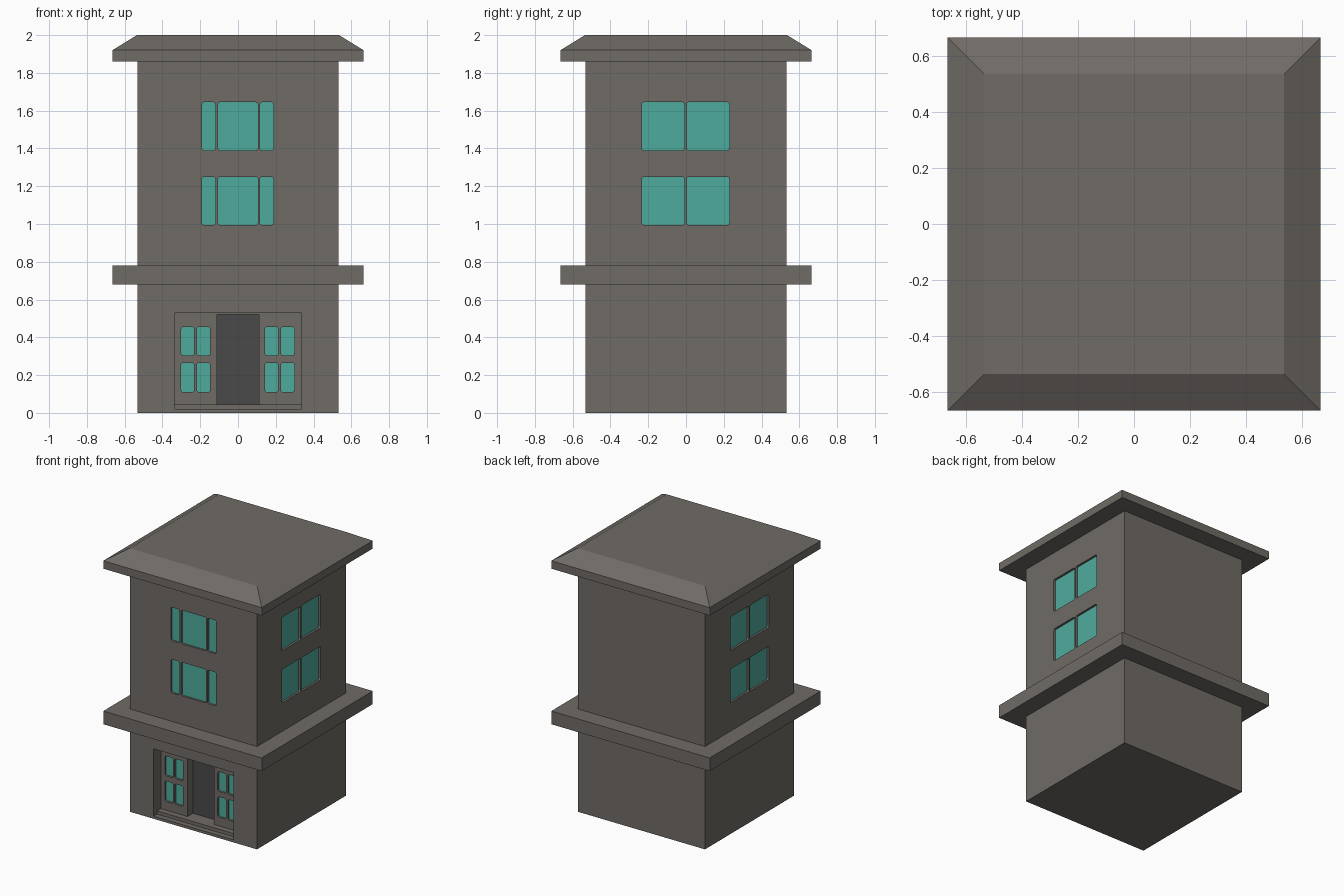
import bpy, bmesh
from mathutils import Vector

if "Cube" in bpy.data.objects:
    bpy.data.objects.remove(bpy.data.objects["Cube"])


def material(name, rgb):
    m = bpy.data.materials.new(name)
    m.use_nodes = True
    linear = [((c / 255 + 0.055) / 1.055) ** 2.4 for c in rgb]
    m.diffuse_color = (*linear, 1)
    m.node_tree.nodes["Principled BSDF"].inputs["Base Color"].default_value = (*linear, 1)
    return m


stone = material("grey stone", (112, 107, 102))
glass = material("teal glass", (79, 171, 157))
dark = material("dark door", (74, 74, 74))


def box(name, lo, hi, mat, round_axis=None, radius=0.012):
    """Box between two corners; edges along round_axis may be rounded."""
    lo, hi = Vector(lo), Vector(hi)
    bm = bmesh.new()
    bmesh.ops.create_cube(bm, size=1)
    for v in bm.verts:
        v.co = (lo + hi) / 2 + v.co * (hi - lo)
    if round_axis is not None:
        edges = [e for e in bm.edges
                 if abs((e.verts[0].co - e.verts[1].co).normalized()[round_axis]) > 0.9]
        bmesh.ops.bevel(bm, geom=edges, offset=radius, segments=3,
                        profile=0.5, affect='EDGES')
    mesh = bpy.data.meshes.new(name)
    bm.to_mesh(mesh)
    bm.free()
    ob = bpy.data.objects.new(name, mesh)
    bpy.context.collection.objects.link(ob)
    mesh.materials.append(mat)
    return ob


def carve(target, cutter):
    """Cut the cutter out of the target, then drop the cutter."""
    cutter.hide_render = True
    mod = target.modifiers.new("cut", 'BOOLEAN')
    mod.operation = 'DIFFERENCE'
    mod.solver = 'EXACT'
    mod.object = cutter
    bpy.context.view_layer.objects.active = target
    bpy.ops.object.modifier_apply(modifier=mod.name)
    bpy.data.objects.remove(cutter)


# Main proportions
W = 0.532        # half width of the walls
EAVE = 0.665     # half width of the roof and ledge
PORCH = 0.085    # depth of the entrance recess
DOOR = 0.07      # extra depth of the doorway
SINK = 0.022     # depth of a window
PANE = 0.006     # glass thickness

walls = box("walls", (-W, -W, 0), (W, W, 1.88), stone)
box("floor_ledge", (-EAVE, -EAVE, 0.68), (EAVE, EAVE, 0.78), stone)

# Roof: flat eave band with a sloped upper part
roof = box("roof", (-EAVE, -EAVE, 1.86), (EAVE, EAVE, 1.92), stone)
bm = bmesh.new()
bm.from_mesh(roof.data)
top = max(bm.faces, key=lambda f: f.calc_center_median().z)
rim = bmesh.ops.extrude_face_region(bm, geom=[top])
bmesh.ops.delete(bm, geom=[top], context='FACES_ONLY')
for v in (g for g in rim["geom"] if isinstance(g, bmesh.types.BMVert)):
    v.co = (v.co.x * 0.535 / EAVE, v.co.y * 0.535 / EAVE, 2.0)
bm.to_mesh(roof.data)
bm.free()

# Entrance recess, doorway and step
front = -W + PORCH
carve(walls, box("porch_cutter", (-0.335, -W - 0.1, 0.02), (0.335, front, 0.53), stone))
carve(walls, box("door_cutter", (-0.11, front - 0.01, 0.045), (0.11, front + DOOR, 0.52), stone))
box("porch_step", (-0.335, -W + 0.04, 0.015), (0.335, front + 0.01, 0.045), stone)
box("door", (-0.11, front + DOOR - 0.006, 0.045), (0.11, front + DOOR + 0.002, 0.52), dark)


def front_window(name, x0, x1, z0, z1, y):
    carve(walls, box("cutter", (x0, y - 0.02, z0), (x1, y + SINK, z1), stone, 1))
    box(name, (x0, y + SINK - PANE, z0), (x1, y + SINK + 0.002, z1), glass, 1)


def side_window(name, y0, y1, z0, z1, side):
    def span(a, b):
        return min(a * side, b * side), max(a * side, b * side)
    a, b = span(W - SINK, W + 0.02)
    carve(walls, box("cutter", (a, y0, z0), (b, y1, z1), stone, 0))
    a, b = span(W - SINK - 0.002, W - SINK + PANE)
    box(name, (a, y0, z0), (b, y1, z1), glass, 0)


# Small panes either side of the door
for z0, z1 in ((0.11, 0.265), (0.305, 0.455)):
    for x0, x1 in ((-0.301, -0.232), (-0.218, -0.147), (0.143, 0.213), (0.227, 0.298)):
        front_window("entrance_pane", x0, x1, z0, z1, front)

# Upper storeys: three panes in front, two on each side
for z0, z1 in ((0.995, 1.25), (1.39, 1.645)):
    for x0, x1 in ((-0.191, -0.12), (-0.106, 0.105), (0.116, 0.188)):
        front_window("front_pane", x0, x1, z0, z1, -W)
    for side in (-1, 1):
        for y0, y1 in ((-0.234, -0.009), (0.004, 0.229)):
            side_window("side_pane", y0, y1, z0, z1, side)
